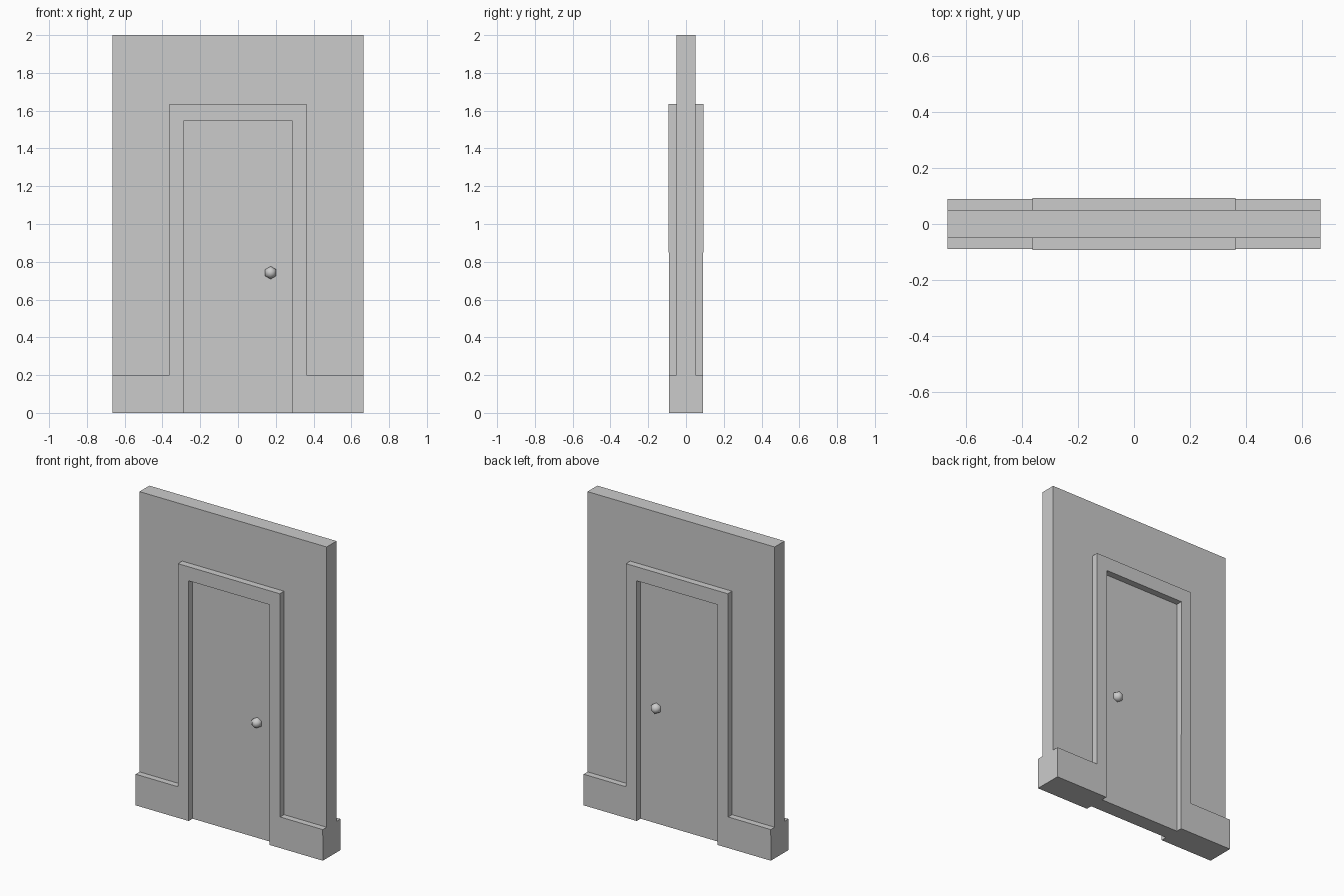
import bpy, bmesh, math

if "Cube" in bpy.data.objects:
    bpy.data.objects.remove(bpy.data.objects["Cube"])

HALF_W, WALL_Y = 0.665, 0.05
FRAME_OUT, FRAME_IN = 0.362, 0.288
FRAME_TOP, OPEN_TOP, SKIRT_TOP = 1.635, 1.545, 0.2


def new_object(name, bm):
    bmesh.ops.recalc_face_normals(bm, faces=bm.faces)
    mesh = bpy.data.meshes.new(name)
    bm.to_mesh(mesh)
    bm.free()
    obj = bpy.data.objects.new(name, mesh)
    bpy.context.collection.objects.link(obj)
    return obj


# Wall slab, whose plain face doubles as the door leaf
def wall():
    bm = bmesh.new()
    bmesh.ops.create_cube(bm, size=1)
    for v in bm.verts:
        v.co.x *= 2 * HALF_W
        v.co.y *= 2 * WALL_Y
        v.co.z = 2 * (v.co.z + 0.5)
    return new_object("wall_and_door", bm)


# Door frame and skirting as one outline, very slightly deeper at the top
def trim(name, side):
    half = [(FRAME_IN, OPEN_TOP), (FRAME_IN, 0), (HALF_W, 0),
            (HALF_W, SKIRT_TOP), (FRAME_OUT, SKIRT_TOP), (FRAME_OUT, FRAME_TOP)]
    outline = half + [(-x, z) for x, z in reversed(half)]
    bm = bmesh.new()
    inner = [bm.verts.new((x, side * WALL_Y, z)) for x, z in outline]
    outer = [bm.verts.new((x, side * (0.0892 + 0.0025 * z), z)) for x, z in outline]
    bm.faces.new(inner)
    bm.faces.new(outer)
    n = len(outline)
    for i in range(n):
        j = (i + 1) % n
        bm.faces.new((inner[i], inner[j], outer[j], outer[i]))
    return new_object(name, bm)


# Low-poly round knob
def knob(name, side):
    bpy.ops.mesh.primitive_uv_sphere_add(
        segments=6, ring_count=6, radius=0.034,
        location=(0.173, side * 0.055, 0.742), rotation=(math.pi / 2, 0, 0))
    bpy.context.object.name = name
    bpy.ops.object.shade_smooth()


wall()
for label, side in (("front", -1), ("back", 1)):
    trim(label + "_frame_and_skirting", side)
    knob(label + "_door_knob", side)
